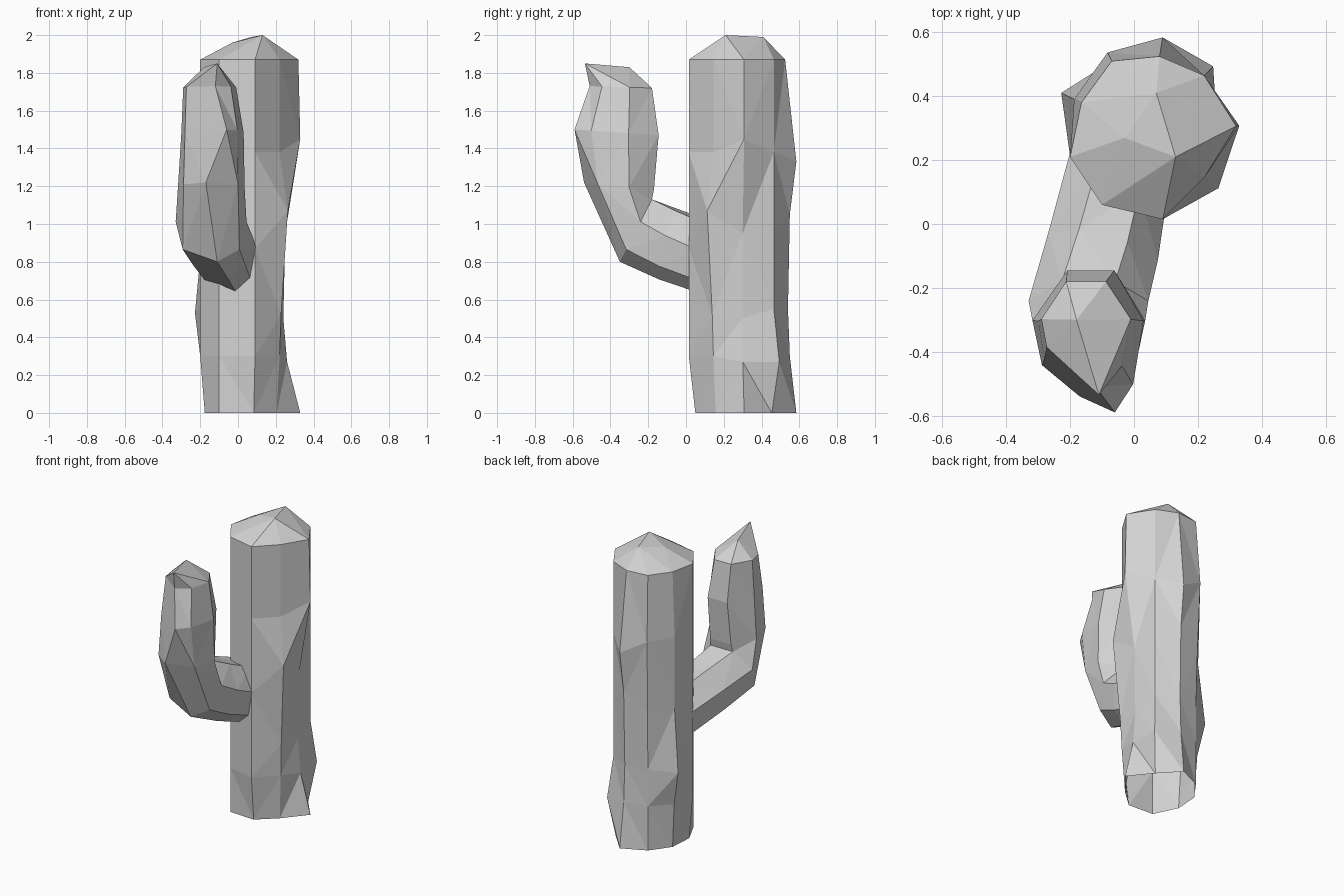
import bpy, bmesh, math
from mathutils import Vector

cube = bpy.data.objects.get("Cube")
if cube:
    bpy.data.objects.remove(cube, do_unlink=True)

GREY = (0.65, 0.65, 0.65, 1)
grey = bpy.data.materials.new("plain grey")
grey.use_nodes = True
grey.diffuse_color = GREY
grey.node_tree.nodes["Principled BSDF"].inputs["Base Color"].default_value = GREY


def lerp(a, b, t):
    return a + (b - a) * t


def loft(name, rings, peaks):
    """Skin matching rings, leave the start open and hull the end over the peaks."""
    bm = bmesh.new()
    loops = [[bm.verts.new(p) for p in ring] for ring in rings]
    n = len(loops[0])
    for low, high in zip(loops, loops[1:]):
        for i in range(n):
            j = (i + 1) % n
            bm.faces.new((low[i], low[j], high[j], high[i]))
    bmesh.ops.triangulate(bm, faces=bm.faces[:], quad_method='SHORT_EDGE')
    # Faceted tip
    rim = set(loops[-1])
    tips = [bm.verts.new(p) for p in peaks]
    bmesh.ops.convex_hull(bm, input=loops[-1] + tips)
    inner = [f for f in bm.faces if all(v in rim for v in f.verts)]
    bmesh.ops.delete(bm, geom=inner, context='FACES_ONLY')
    bmesh.ops.recalc_face_normals(bm, faces=bm.faces[:])
    mesh = bpy.data.meshes.new(name)
    bm.to_mesh(mesh)
    bm.free()
    mesh.materials.append(grey)
    obj = bpy.data.objects.new(name, mesh)
    bpy.context.collection.objects.link(obj)
    return obj


# Trunk: nine upright ribs, counted from the front right corner
axis = Vector((.04, .28, 0))
ribs = [(-.1, .06), (.09, .015), (.22, .145), (.25, .3), (.22, .465),
        (.08, .525), (-.07, .51), (-.165, .38), (-.2, .21)]
heights = [0, .3, .55, .95, 1.38, 1.87]
# (rib, level): outward push and lift
bumps = {(1, 0): (-.035, 0), (2, 0): (-.02, 0), (3, 0): (.08, 0), (4, 0): (-.015, 0),
         (5, 0): (.06, 0), (8, 0): (-.025, 0),
         (3, 1): (.01, -.03), (4, 1): (.04, -.03), (5, 1): (.025, 0), (7, 1): (.02, 0),
         (2, 2): (.01, -.03), (3, 2): (-.01, -.05), (5, 2): (.015, 0), (7, 2): (.07, -.02),
         (1, 3): (0, -.08), (2, 3): (.055, .12), (5, 3): (.025, .1), (6, 3): (.01, 0),
         (7, 3): (.025, 0),
         (3, 4): (.08, .07), (5, 4): (.06, -.05), (6, 4): (.03, .05), (7, 4): (.025, .06),
         (3, 5): (.07, 0)}
trunk_rings = []
for level, z in enumerate(heights):
    ring = []
    for rib, (x, y) in enumerate(ribs):
        push, lift = bumps.get((rib, level), (0, 0))
        spoke = Vector((x, y, 0)) - axis
        point = axis + spoke + spoke.normalized() * push
        point.z = z + lift
        ring.append(point)
    trunk_rings.append(ring)
loft("trunk", trunk_rings, [(.13, .21, 2), (.07, .41, 1.99), (-.03, .27, 1.96)])


# Arm: seven-sided tilted sections with a wandering keel along the outer side;
# slant turns a section towards the trunk wall, flatten planes off one outer corner
def section(x0, x1, keel, outer, inner, slant=0, flatten=0, sides=7):
    low = math.cos(math.pi * (sides - 1) / sides)
    points = []
    for i in range(sides):
        a = math.tau * i / sides
        t = (1 - math.cos(a)) / (1 - low)
        x = lerp(x0, x1, .5 + .5 * math.sin(a) / math.sin(math.tau * 2 / sides))
        points.append(Vector((x, lerp(outer[0], inner[0], t), lerp(outer[1], inner[1], t))))
    points[0].x = keel
    points[-1] = points[-1].lerp(points[-2], flatten)
    for p in points:
        p.y += (x1 - p.x) * slant
    return points


arm_rings = [section(-.2, .1, 0, (.06, .62), (.06, 1), slant=.55),
             section(-.268, .075, -.05, (-.17, .705), (-.08, 1.07), slant=.25),
             section(-.33, .045, -.11, (-.35, .8), (-.18, 1.13)),
             section(-.318, .035, -.17, (-.54, 1.22), (-.17, 1.18), flatten=.15),
             section(-.3, .03, -.06, (-.59, 1.5), (-.145, 1.47), flatten=.4),
             section(-.29, -.01, -.12, (-.51, 1.73), (-.18, 1.72), flatten=.4)]
loft("arm", arm_rings, [(-.11, -.535, 1.85), (-.18, -.3, 1.83)])
